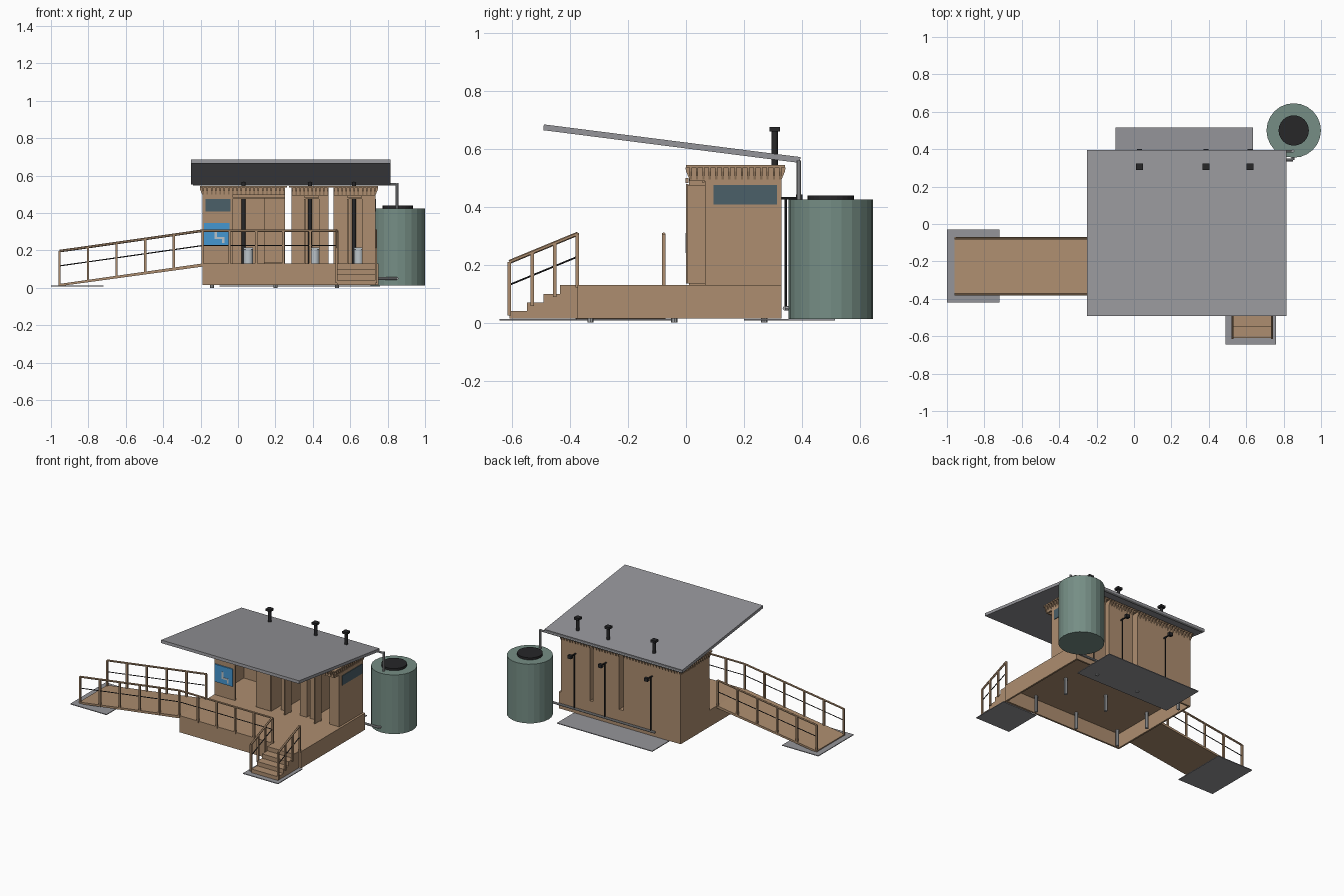
import bpy, bmesh, math
from mathutils import Vector

if "Cube" in bpy.data.objects:
    bpy.data.objects.remove(bpy.data.objects["Cube"])


def mat(name, r, g, b):
    m = bpy.data.materials.new(name)
    m.diffuse_color = (r, g, b, 1)
    m.use_nodes = True
    m.node_tree.nodes["Principled BSDF"].inputs["Base Color"].default_value = m.diffuse_color
    return m


WOOD = mat("tan timber", 0.42, 0.27, 0.16)
GREY = mat("roof grey", 0.30, 0.30, 0.32)
PIPE = mat("pipe grey", 0.36, 0.37, 0.38)
GREEN = mat("tank green", 0.18, 0.27, 0.235)
BLACK = mat("black plastic", 0.02, 0.02, 0.022)
GLASS = mat("window slate", 0.07, 0.115, 0.14)
BLUE = mat("sign blue", 0.06, 0.31, 0.64)
PALE = mat("pale grey", 0.5, 0.55, 0.58)


class Part:
    """Collects simple solids into one named object."""

    def __init__(self, name, material):
        self.name, self.material, self.bm = name, material, bmesh.new()

    def prism(self, pts, axis, a, b):
        # extrude a 2D outline along an axis from a to b
        def place(p, t):
            return {'x': (t, p[0], p[1]), 'y': (p[0], t, p[1]), 'z': (p[0], p[1], t)}[axis]
        lo = [self.bm.verts.new(place(p, a)) for p in pts]
        hi = [self.bm.verts.new(place(p, b)) for p in pts]
        n = len(pts)
        self.bm.faces.new(lo)
        self.bm.faces.new(hi[::-1])
        for i in range(n):
            self.bm.faces.new((lo[i], hi[i], hi[(i + 1) % n], lo[(i + 1) % n]))
        return self

    def box(self, x0, x1, y0, y1, z0, z1):
        return self.prism([(x0, y0), (x1, y0), (x1, y1), (x0, y1)], 'z', z0, z1)

    def rod(self, p, q, r, sides=8):
        p, q = Vector(p), Vector(q)
        d = q - p
        rot = d.to_track_quat('Z', 'Y').to_matrix().to_4x4()
        rot.translation = (p + q) / 2
        bmesh.ops.create_cone(self.bm, cap_ends=True, segments=sides, radius1=r,
                              radius2=r, depth=d.length, matrix=rot)
        return self

    def done(self, smooth=False):
        bmesh.ops.recalc_face_normals(self.bm, faces=self.bm.faces)
        me = bpy.data.meshes.new(self.name)
        self.bm.to_mesh(me)
        self.bm.free()
        ob = bpy.data.objects.new(self.name, me)
        bpy.context.collection.objects.link(ob)
        me.materials.append(self.material)
        if smooth:
            bpy.context.view_layer.objects.active = ob
            ob.select_set(True)
            bpy.ops.object.shade_smooth_by_angle(angle=math.radians(40))
            ob.select_set(False)
        return ob


X0, X1, YF, YB, DECK = -0.19, 0.75, -0.375, 0.33, 0.13

# deck with skirts, open underneath
deck = Part("deck", WOOD)
deck.box(X0, X1, YF, YB, DECK - 0.015, DECK)
deck.box(X0, X1, YF, YF + 0.012, 0.014, DECK - 0.015)
deck.box(X0, X1, YB - 0.012, YB, 0.014, DECK - 0.015)
for x in (X0, X1 - 0.012):
    deck.box(x, x + 0.012, YF + 0.012, YB - 0.012, 0.014, DECK - 0.015)
deck.done()

# foundation piles
piles = Part("foundation_piles", PIPE)
for x in (-0.14, 0.2, 0.53):
    for y in (-0.33, -0.04, 0.27):
        piles.rod((x, y, 0), (x, y, DECK - 0.015), 0.011)
piles.done(True)

# ground pads
pads = Part("ground_pads", GREY)
pads.box(-1.0, -0.72, -0.42, -0.03, 0.008, 0.013)
pads.box(0.49, 0.76, -0.645, -0.376, 0.008, 0.013)
pads.box(-0.1, 0.635, 0.2, 0.515, 0.008, 0.013)
pads.done()

# ramp slab and stepped entry
Part("ramp", WOOD).prism([(-0.96, 0.008), (X0, 0.113), (X0, DECK), (-0.96, 0.02)],
                         'y', -0.38, -0.07).done()
Part("stairs", WOOD).prism([(YF, 0.014), (-0.61, 0.014), (-0.61, 0.04), (-0.55, 0.04),
                            (-0.55, 0.07), (-0.492, 0.07), (-0.492, 0.1), (-0.435, 0.1),
                            (-0.435, DECK), (YF, DECK)], 'x', 0.53, 0.735).done()

# railings: posts, timber top rail, thin dark middle rail
posts, mids = Part("railing_timber", WOOD), Part("railing_mid_rails", BLACK)


def railing(a, b, count, height):
    a, b = Vector(a), Vector(b)
    up = Vector((0, 0, height))
    for i in range(count):
        p = a.lerp(b, i / (count - 1))
        posts.box(p.x - 0.006, p.x + 0.006, p.y - 0.006, p.y + 0.006, p.z - 0.005, p.z + height)
    posts.rod(a + up, b + up, 0.007, 6)
    mids.rod(a + up * 0.56, b + up * 0.56, 0.003, 6)


for y in (-0.077, -0.375):
    railing((-0.955, y, 0.016), (-0.19, y, 0.125), 6, 0.18)
railing((-0.19, YF, 0.125), (0.53, YF, 0.125), 6, 0.18)
for x in (0.527, 0.738):
    railing((x, -0.61, 0.03), (x, YF, 0.127), 4, 0.18)
posts.done()
mids.done()

# cabins: three hollow boxes with doorways, narrow gaps between them
WT, TOP, HEAD = 0.012, 0.537, 0.475
CABINS = [(-0.19, 0.25, 0.01, -0.03, 0.14), (0.285, 0.485, 0.065, 0.36, 0.432),
          (0.51, 0.735, 0.065, 0.59, 0.662)]
walls, doors = Part("cabin_walls", WOOD), Part("cabin_doors", WOOD)
for x0, x1, yf, d0, d1 in CABINS:
    walls.box(x0, x1, YB - WT, YB, DECK, TOP)
    for x in (x0, x1 - WT):
        walls.box(x, x + WT, yf + WT, YB - WT, DECK, TOP)
    walls.box(x0, d0, yf, yf + WT, DECK, TOP)
    walls.box(d1, x1, yf, yf + WT, DECK, TOP)
    walls.box(d0, d1, yf, yf + WT, HEAD, TOP)
# sliding door with its track, and hinged doors standing open
doors.box(0.14, 0.25, 0.0, 0.009, DECK + 0.005, 0.48)
doors.box(-0.03, 0.25, -0.002, 0.009, 0.482, 0.5)
for d0, d1 in ((0.36, 0.432), (0.59, 0.662)):
    doors.box(d0 - 0.008, d0, 0.005, 0.065, DECK + 0.005, HEAD)
    doors.box(d0 - 0.008, d1, 0.055, 0.064, 0.484, 0.5)
walls.done()
doors.done()

# ceiling plates and wedge brackets around the eaves
caps, fins = Part("ceiling_plates", WOOD), Part("eave_brackets", WOOD)


def fin_row(axis, a, b, base, sign):
    n = max(2, round((b - a) / 0.023))
    tri = [(base, 0.495), (base, TOP), (base + sign * 0.014, TOP), (base + sign * 0.012, 0.523)]
    for i in range(n + 1):
        t = a + (b - a - 0.008) * i / n
        if axis == 'x':
            fins.prism(tri, 'x', t, t + 0.008)
        else:
            fins.prism(tri, 'y', t, t + 0.008)


for i, (x0, x1, yf, d0, d1) in enumerate(CABINS):
    caps.box(x0 - 0.013, x1 + 0.013, 0.0, YB + 0.012, TOP, 0.545)
    if yf > 0.02:      # beam carrying the overhang of the set-back cabins
        caps.box(x0, x1, 0.012, 0.022, 0.49, TOP)
        for x in (x0, x1 - WT):
            caps.box(x, x + WT, 0.022, yf, 0.49, TOP)
    fin_row('x', x0, x1, 0.012, -1)
    fin_row('x', x0, x1, YB, 1)
    if i == 0:
        fin_row('y', 0.012, YB, x0, -1)
    if i == 2:
        fin_row('y', 0.012, YB, x1, 1)
caps.done()
fins.done()

# windows and blue sign plate with plain pale bars
win = Part("windows", GLASS)
win.box(-0.175, -0.04, 0.005, 0.01, 0.408, 0.475)
win.box(0.735, 0.739, 0.095, 0.315, 0.408, 0.475)
win.done()
Part("sign_plate", BLUE).box(-0.182, -0.045, 0.002, 0.01, 0.225, 0.347).done()
bars = Part("sign_bars", PALE)
bars.box(-0.125, -0.113, -0.001, 0.002, 0.26, 0.31)
bars.box(-0.113, -0.085, -0.001, 0.002, 0.26, 0.272)
bars.box(-0.085, -0.073, -0.001, 0.002, 0.24, 0.272)
bars.done()

# sloped roof
Part("roof", GREY).prism([(-0.493, 0.665), (0.392, 0.552), (0.396, 0.572), (-0.491, 0.685)],
                         'x', -0.25, 0.815).done()

# toilets, vent stacks through the roof, outlets on the rear wall
VENTS = (0.03, 0.385, 0.62)
bowls, vents = Part("toilets", PALE), Part("vent_stacks", BLACK)
outlets = Part("rear_outlets", BLACK)
for x in VENTS:
    bowls.rod((x + 0.025, 0.24, DECK), (x + 0.025, 0.24, 0.205), 0.026, 12)
    bowls.box(x, x + 0.05, 0.21, 0.29, 0.205, 0.215)
    vents.rod((x, 0.306, DECK), (x, 0.306, 0.66), 0.011, 10)
    vents.box(x - 0.018, x + 0.018, 0.288, 0.324, 0.66, 0.676)
    outlets.rod((x, YB, 0.43), (x, 0.39, 0.43), 0.005)
    outlets.rod((x, 0.345, 0.05), (x, 0.345, 0.43), 0.004)
    outlets.box(x - 0.013, x + 0.013, 0.38, 0.402, 0.42, 0.443)
bowls.done(True)
vents.done(True)
outlets.done()

# water tank with lid
TX, TY = 0.854, 0.5
Part("water_tank", GREEN).rod((TX, TY, 0.013), (TX, TY, 0.425), 0.1455, 24).done()
Part("tank_lid", BLACK).rod((TX, TY, 0.425), (TX, TY, 0.44), 0.081, 24).done()

# gutter, downpipe and supply pipe
pipes = Part("water_pipes", PIPE)
pipes.rod((-0.24, 0.388, 0.553), (0.854, 0.388, 0.553), 0.007)
pipes.rod((0.85, 0.39, 0.56), (0.85, 0.39, 0.42), 0.008)
pipes.rod((0.0, 0.342, 0.05), (0.85, 0.342, 0.05), 0.008)
pipes.rod((0.85, 0.342, 0.05), (0.85, 0.37, 0.05), 0.008)
pipes.done(True)
